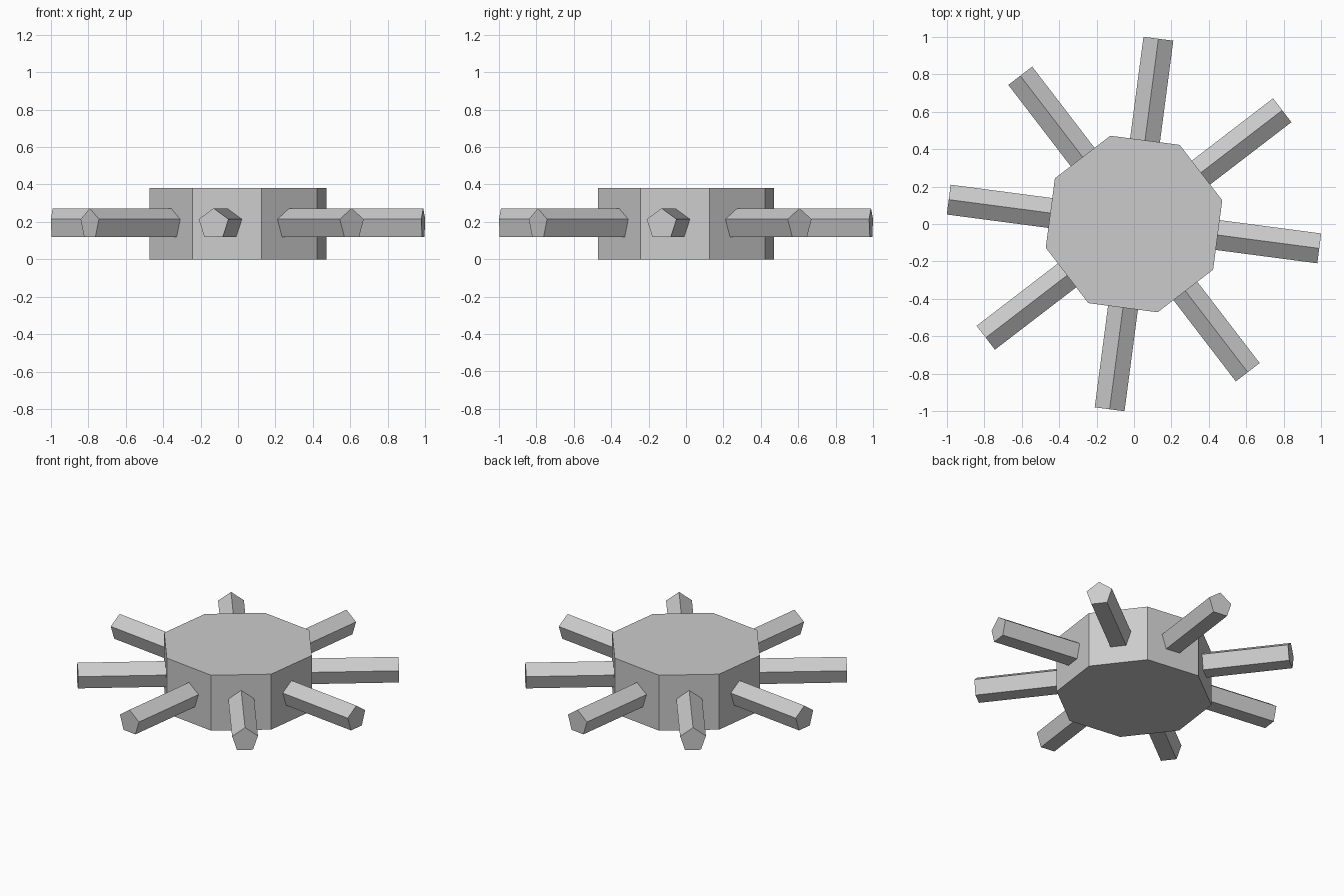
import bpy, bmesh
from math import sin, cos, pi, radians
from mathutils import Matrix

if "Cube" in bpy.data.objects:
    bpy.data.objects.remove(bpy.data.objects["Cube"])


def prism(name, sides, radius, start, depth, length, matrix):
    """Extrude a regular polygon along local z, then place it with matrix."""
    bm = bmesh.new()
    ring = [bm.verts.new((radius * cos(start + 2 * pi * i / sides),
                          radius * sin(start + 2 * pi * i / sides), depth))
            for i in range(sides)]
    face = bm.faces.new(ring)
    ext = bmesh.ops.extrude_face_region(bm, geom=[face], use_keep_orig=True)
    top = [g for g in ext["geom"] if isinstance(g, bmesh.types.BMVert)]
    bmesh.ops.translate(bm, verts=top, vec=(0, 0, length))
    bmesh.ops.recalc_face_normals(bm, faces=bm.faces)
    mesh = bpy.data.meshes.new(name)
    bm.to_mesh(mesh)
    bm.free()
    obj = bpy.data.objects.new(name, mesh)
    obj.matrix_world = matrix
    bpy.context.collection.objects.link(obj)
    return obj


# Octagonal hub
prism("hub", 8, 0.488, radians(15), 0, 0.38, Matrix.Identity(4))

# Eight pentagonal spokes, ridge upwards, one per hub face
# Local x -> up, local z -> outward
lay_down = Matrix(((0, 0, 1, 0), (0, 1, 0, 0), (1, 0, 0, 0), (0, 0, 0, 1)))
lay_down = lay_down @ Matrix.Diagonal((1, -1, 1, 1))
for i in range(8):
    turn = Matrix.Rotation(radians(-7.5 + 45 * i), 4, 'Z')
    lift = Matrix.Translation((0, 0, 0.188))
    prism(f"spoke_{i + 1}", 5, 0.0845, 0, 0.41, 0.998 - 0.41,
          lift @ turn @ lay_down)
